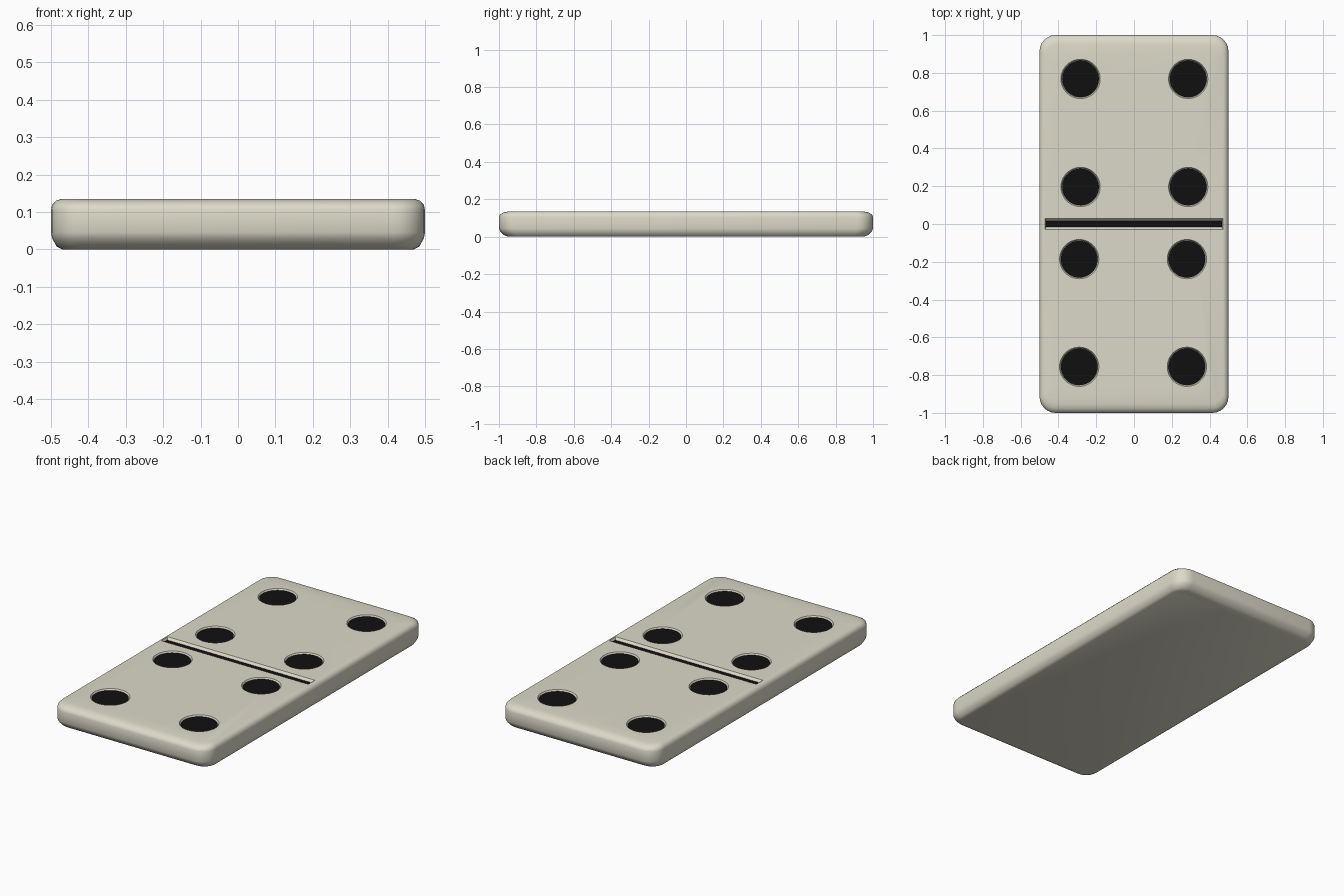
import bpy, bmesh
from math import sin, cos, pi

if "Cube" in bpy.data.objects:
    bpy.data.objects.remove(bpy.data.objects["Cube"])

TOP, DEPTH = 0.135, 0.01


def material(name, rgb):
    m = bpy.data.materials.new(name)
    m.diffuse_color = (*rgb, 1)
    m.use_nodes = True
    m.node_tree.nodes["Principled BSDF"].inputs["Base Color"].default_value = m.diffuse_color
    return m


def loft(name, rings, mat=None):
    """Capped solid skinned through closed rings of equal length."""
    bm = bmesh.new()
    loops = [[bm.verts.new(p) for p in ring] for ring in rings]
    n = len(loops[0])
    for a, b in zip(loops, loops[1:]):
        for i in range(n):
            j = (i + 1) % n
            bm.faces.new((a[i], a[j], b[j], b[i]))
    bm.faces.new(loops[0][::-1])
    bm.faces.new(loops[-1])
    me = bpy.data.meshes.new(name)
    bm.to_mesh(me)
    bm.free()
    ob = bpy.data.objects.new(name, me)
    bpy.context.collection.objects.link(ob)
    if mat:
        me.materials.append(mat)
    return ob


def rounded_rect(hx, hy, r, z, seg=6):
    pts = []
    for q, (sx, sy) in enumerate([(1, 1), (-1, 1), (-1, -1), (1, -1)]):
        for i in range(seg + 1):
            a = (q + i / seg) * pi / 2
            pts.append((sx * (hx - r) + r * cos(a), sy * (hy - r) + r * sin(a), z))
    return pts


def circle(x, y, r, z, n=48):
    return [(x + r * cos(2 * pi * i / n), y + r * sin(2 * pi * i / n), z) for i in range(n)]


def rect(hx, hy, z):
    return [(-hx, -hy, z), (hx, -hy, z), (hx, hy, z), (-hx, hy, z)]


ivory = material("ivory", (0.72, 0.70, 0.58))
black = material("black", (0.005, 0.005, 0.005))

# Tile body: (z, inset in x, inset in y) going up the rounded edge
profile = [(0, .03, .05), (.008, .015, .028), (.03, .003, .006), (.045, 0, 0),
           (.105, 0, 0), (.119, .003, .006), (.13, .013, .025), (TOP, .027, .05)]
body = loft("tile_body", [rounded_rect(.5 - ix, 1 - iy, .085 - ix, z)
                          for z, ix, iy in profile], ivory)


def recess(name, lower, rim, upper, ink):
    """Cut a sloped recess in the body and lay black ink on its floor."""
    cutter = loft(name + "_cutter", [lower, rim, upper], ivory)
    cutter.hide_render = True
    cutter.hide_set(True)
    mod = body.modifiers.new(name, 'BOOLEAN')
    mod.operation, mod.solver, mod.object = 'DIFFERENCE', 'EXACT', cutter
    loft(name + "_ink", ink, black)


# Eight pips, four on each half
floor = TOP - DEPTH
for k, y in enumerate((.768, .196, -.186, -.756)):
    for side, sx in (("left", -1), ("right", 1)):
        x = sx * .285 + (.002 if y > 0 else -.005)
        recess(f"pip_{side}_{k + 1}", circle(x, y, .098, floor), circle(x, y, .104, TOP),
               circle(x, y, .106, TOP + .01),
               [circle(x, y, .097, floor - .004), circle(x, y, .097, floor + .003)])

# Dividing groove across the middle
recess("divider", rect(.465, .017, floor - .005), rect(.472, .03, TOP), rect(.473, .034, TOP + .01),
       [rect(.465, .016, floor - .008), rect(.465, .016, floor - .002)])

# Bake the cuts, then smooth the edges
bpy.context.view_layer.update()
baked = bpy.data.meshes.new_from_object(body.evaluated_get(bpy.context.evaluated_depsgraph_get()))
body.modifiers.clear()
body.data = baked
bpy.ops.object.select_all(action='DESELECT')
body.select_set(True)
bpy.context.view_layer.objects.active = body
bpy.ops.object.shade_smooth_by_angle(angle=0.75)
